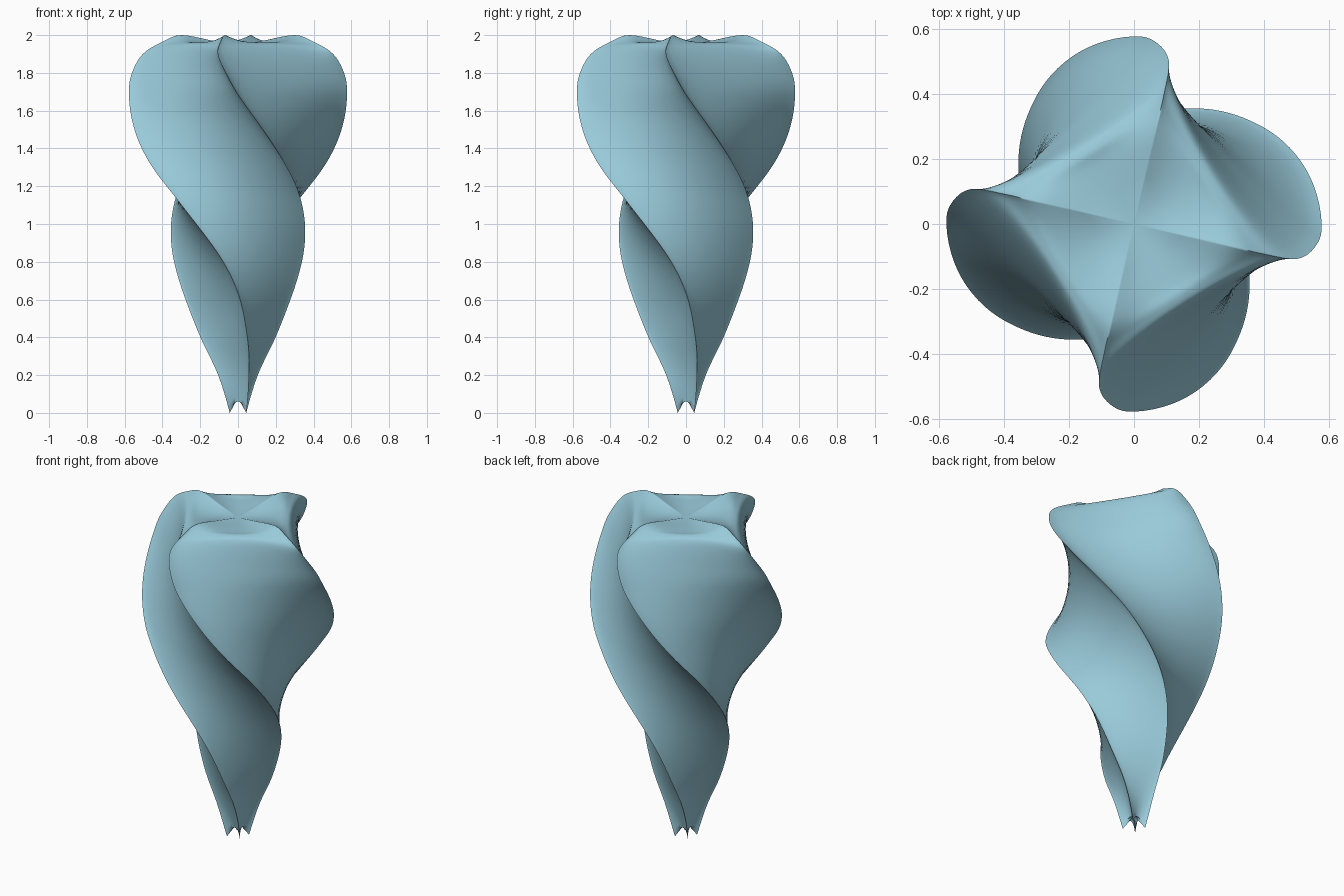
import bpy, bmesh, math
from mathutils import Vector

if "Cube" in bpy.data.objects:
    bpy.data.objects.remove(bpy.data.objects["Cube"])

# sections: corner height, ridge angle (deg), ridge radius, valley radius, valley height offset
KEYS = [
    (0.00, 315, 0.062, 0.030, 0.06),
    (0.20, 299, 0.120, 0.077, 0.03),
    (0.40, 284, 0.205, 0.135, 0.01),
    (0.62, 271, 0.285, 0.190, 0.00),
    (0.80, 257, 0.347, 0.235, 0.00),
    (1.00, 238, 0.418, 0.285, 0.00),
    (1.15, 224, 0.470, 0.318, 0.00),
    (1.31, 209, 0.525, 0.345, 0.00),
    (1.48, 195, 0.561, 0.362, 0.00),
    (1.67, 181, 0.577, 0.358, 0.00),
    (1.79, 174, 0.568, 0.335, 0.01),
    (1.90, 168, 0.515, 0.300, 0.03),
    (1.965, 167, 0.41, 0.265, -0.005),
    (2.00, 167, 0.310, 0.215, -0.045),
    (1.975, 167, 0.160, 0.112, -0.025),
]
STEPS, SIDE = 5, 16


def spline(a, b, c, d, t):
    """Catmull-Rom blend of four keys."""
    return [0.5 * (2*q + (r - p)*t + (2*p - 5*q + 4*r - s)*t*t + (3*q - p - 3*r + s)*t**3)
            for p, q, r, s in zip(a, b, c, d)]


def section(key):
    """Four-finned ring: each side runs inward from one fin and out to the next."""
    z, ang, rad, valley, dz = key
    handle = (8 * valley / math.sqrt(2) - rad) / 3
    pts = []
    for k in range(4):
        a0 = math.radians(ang + 90*k)
        d0 = Vector((math.cos(a0), math.sin(a0)))
        d1 = Vector((-d0.y, d0.x))
        for i in range(SIDE):
            t = i / SIDE
            s = 1 - t
            p = d0 * (rad*s**3 + 3*handle*s*s*t) + d1 * (rad*t**3 + 3*handle*t*t*s)
            w = math.sin(math.pi*t)
            pts.append((p.x, p.y, z + dz * (w*w if dz < 0 else w)))
    return pts


# twisted body lofted through the sections
bm = bmesh.new()
rings = []
n = len(KEYS)
for i in range(n - 1):
    quad = [KEYS[max(0, min(n - 1, i + o))] for o in (-1, 0, 1, 2)]
    for s in range(STEPS):
        rings.append(section(spline(*quad, s / STEPS)))
rings.append(section(KEYS[-1]))
loops = [[bm.verts.new(p) for p in ring] for ring in rings]
m = 4 * SIDE
for lo, hi in zip(loops, loops[1:]):
    for j in range(m):
        bm.faces.new((lo[j], lo[(j + 1) % m], hi[(j + 1) % m], hi[j]))

# bottom and top centres
bottom = bm.verts.new((0, 0, 0.08))
top = bm.verts.new((0, 0, 1.945))
for j in range(m):
    bm.faces.new((loops[0][(j + 1) % m], loops[0][j], bottom))
    bm.faces.new((loops[-1][j], loops[-1][(j + 1) % m], top))
bmesh.ops.recalc_face_normals(bm, faces=bm.faces)

mesh = bpy.data.meshes.new("twisted_body")
bm.to_mesh(mesh)
bm.free()
body = bpy.data.objects.new("twisted_body", mesh)
bpy.context.collection.objects.link(body)

mat = bpy.data.materials.new("pale blue")
mat.diffuse_color = (0.32, 0.59, 0.70, 1)
mat.use_nodes = True
mat.node_tree.nodes["Principled BSDF"].inputs["Base Color"].default_value = mat.diffuse_color
mesh.materials.append(mat)

bpy.context.view_layer.objects.active = body
body.select_set(True)
bpy.ops.object.shade_smooth_by_angle(angle=math.radians(80))
